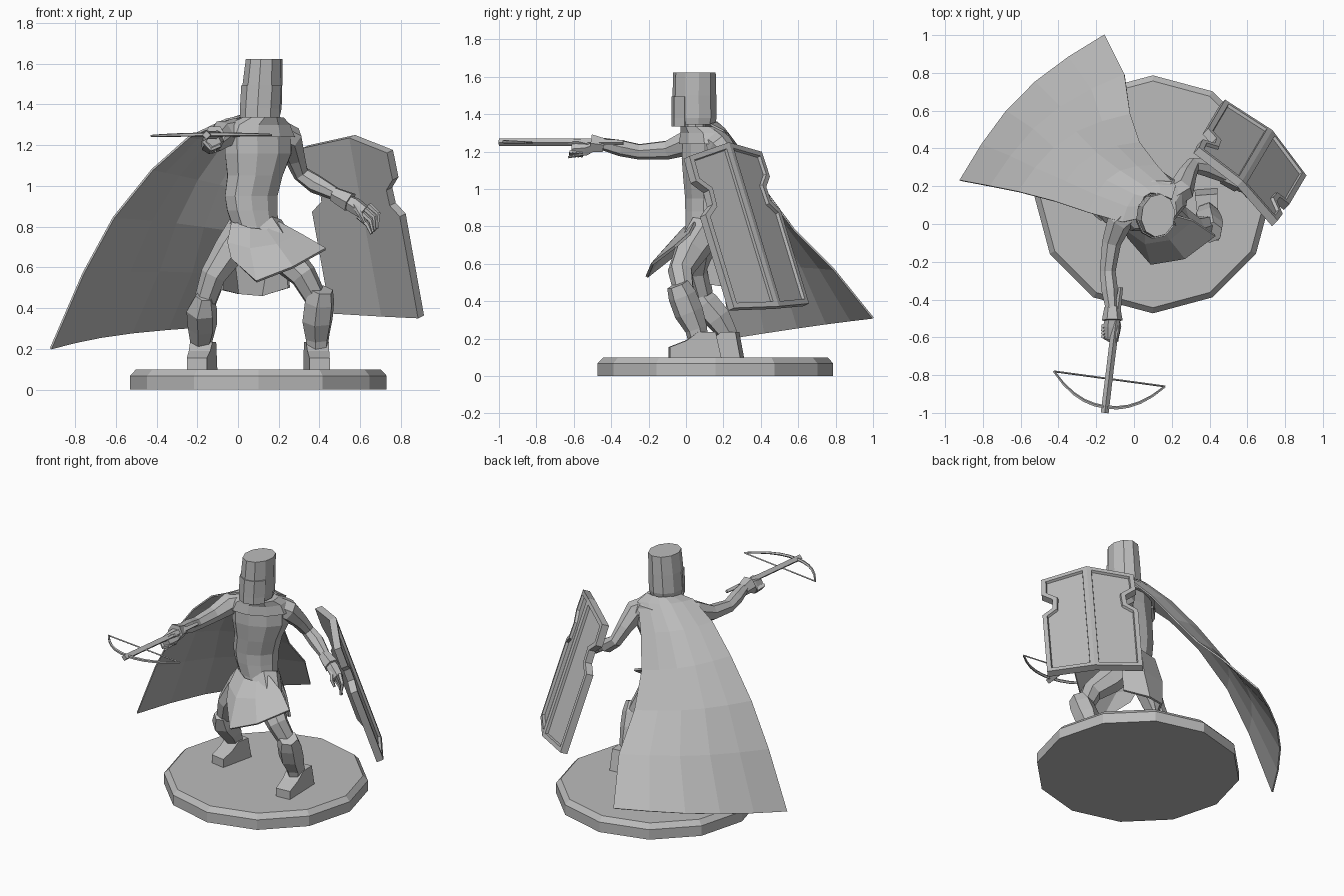
import bpy, bmesh, math
from mathutils import Vector, Matrix

if "Cube" in bpy.data.objects:
    bpy.data.objects.remove(bpy.data.objects["Cube"])

# One plain material for the whole figure
stone = bpy.data.materials.new("plain_grey")
stone.use_nodes = True
grey = (0.5, 0.5, 0.5, 1)
stone.diffuse_color = grey
stone.node_tree.nodes["Principled BSDF"].inputs["Base Color"].default_value = grey


def finish(name, bm, thickness=0):
    """Turn a bmesh into a flat shaded object, optionally with thickness."""
    bmesh.ops.recalc_face_normals(bm, faces=bm.faces)
    mesh = bpy.data.meshes.new(name)
    bm.to_mesh(mesh)
    bm.free()
    obj = bpy.data.objects.new(name, mesh)
    bpy.context.collection.objects.link(obj)
    mesh.materials.append(stone)
    if thickness:
        solid = obj.modifiers.new("thickness", "SOLIDIFY")
        solid.thickness = thickness
        solid.offset = 0
    return obj


def skin(name, rows, closed=True, thickness=0):
    """Join rows of points; closed rows become a capped body, open rows a sheet."""
    bm = bmesh.new()
    rings = [[bm.verts.new(p) for p in row] for row in rows]
    count = len(rings[0])
    for low, high in zip(rings, rings[1:]):
        for i in range(count if closed else count - 1):
            j = (i + 1) % count
            bm.faces.new((low[i], low[j], high[j], high[i]))
    if closed:
        bm.faces.new(rings[0])
        bm.faces.new(rings[-1])
    return finish(name, bm, thickness)


def oval(center, rx, ry, sides, turn=0, start=0, sweep=360):
    """Horizontal oval, or an arc of one, turned about its centre."""
    spin = Matrix.Rotation(math.radians(turn), 3, "Z")
    angles = [math.radians(start + sweep * i / sides) for i in range(sides + (sweep < 360))]
    return [Vector(center) + spin @ Vector((rx * math.cos(a), ry * math.sin(a), 0)) for a in angles]


def loft(name, rings, sides, turn=0, start=0):
    return skin(name, [oval(c, rx, ry, sides, turn, start) for c, rx, ry in rings])


def tube(name, stops, sides=6):
    """Tapered limb through stops of (point, radius)."""
    points = [Vector(p) for p, r in stops]
    frame, rows, axis = None, [], None
    for i, (p, r) in enumerate(stops):
        ahead = (points[min(i + 1, len(points) - 1)] - points[max(i - 1, 0)]).normalized()
        if frame is None:
            frame = ahead.to_track_quat("Z", "Y")
        else:
            frame = axis.rotation_difference(ahead) @ frame
        axis = ahead
        rows.append([points[i] + frame @ v for v in oval((0, 0, 0), r, r, sides)])
    return skin(name, rows)


# Twelve sided stand with a bevelled top edge
loft("base", [((.1, .157, z), r, r) for z, r in ((0, .63), (.068, .63), (.1, .6))], 12)

# Torso, twisted so the right shoulder leads
twist = 25
loft("torso", [((.08, .1, .7), .13, .11), ((.085, .1, .8), .12, .1), ((.07, .1, .88), .135, .1),
               ((.065, .1, .95), .142, .1), ((.083, .1, 1.05), .148, .11), ((.1, .1, 1.16), .18, .115),
               ((.1, .1, 1.25), .18, .11), ((.11, .07, 1.32), .1, .08)], 10, twist)
loft("neck", [((.12, .05, 1.28), .06, .06), ((.12, .05, 1.38), .055, .055)], 8)
loft("cowl", [((.1, .1, 1.24), .2, .13), ((.1, .1, 1.3), .17, .125),
              ((.12, .07, 1.335), .11, .1)], 10, twist)

# Tunic skirt: flared front panel and hanging back panel
skin("skirt_front", [
    [(-.03, .04, .82), (.06, -.01, .79), (.14, .0, .78), (.2, .05, .82)],
    [(-.05, -.02, .72), (.06, -.1, .69), (.19, -.08, .71), (.31, .02, .76)],
    [(-.03, -.07, .64), (.09, -.21, .53), (.27, -.18, .6), (.43, -.06, .69)]], False, .015)
skin("skirt_back", [
    [(-.03, .06, .82), (.0, .19, .82), (.13, .22, .82), (.2, .12, .82)],
    [(-.07, .1, .65), (-.02, .24, .64), (.15, .27, .64), (.24, .17, .65)],
    [(-.08, .13, .49), (.0, .26, .47), (.12, .29, .46), (.25, .2, .5)]], False, .015)

# Tall flat topped helmet with a face plate below the eye slit
head_turn = -8
loft("helmet", [((.113, .045, 1.345), .094, .112), ((.113, .045, 1.38), .102, .12),
                ((.12, .045, 1.5), .098, .118), ((.128, .045, 1.623), .09, .115)],
     10, head_turn, 90)
skin("face_plate", [oval((x, .043, z), .1, .117, 4, head_turn, 198, 144)
                    for x, z in ((.113, 1.335), (.113, 1.38), (.12, 1.495))], False, .01)

# Cape swept back and out between two curved edges
right_edge = [(.03, .03, 1.345), (-.06, .01, 1.325), (-.24, .06, 1.24), (-.42, .12, 1.08),
              (-.61, .17, .845), (-.76, .2, .57), (-.92, .23, .2)]
left_edge = [(.2, .13, 1.345), (.22, .2, 1.31), (.12, .31, 1.17), (.03, .43, .98),
             (-.02, .58, .78), (-.05, .79, .57), (-.155, 1, .31)]
columns = 5
cape = []
for near, far in zip(right_edge, left_edge):
    near, far = Vector(near), Vector(far)
    across = far - near
    out = Vector((-across.y, across.x, .15 * across.length)).normalized() * .09
    cape.append([near.lerp(far, i / columns) + out * math.sin(math.pi * i / columns)
                 for i in range(columns + 1)])
skin("cape", cape, False, .01)

# Arms
tube("right_arm", [((-.0, .08, 1.26), .075), ((-.08, .01, 1.25), .07), ((-.12, -.1, 1.21), .052),
                   ((-.14, -.25, 1.2), .043), ((-.13, -.35, 1.22), .045), ((-.115, -.48, 1.25), .03)], 7)
tube("left_arm", [((.18, .14, 1.26), .075), ((.25, .18, 1.23), .072), ((.28, .26, 1.14), .052),
                  ((.31, .31, 1.06), .042), ((.38, .3, 1.01), .048), ((.5, .24, .95), .03)], 7)
tube("right_cuff", [((-.115, -.44, 1.235), .042), ((-.115, -.51, 1.245), .055)])
tube("left_cuff", [((.47, .25, .96), .038), ((.55, .22, .92), .052)])

# Open left hand and gripping right hand
tube("left_palm", [((.51, .24, .94), .03), ((.57, .21, .905), .042), ((.62, .19, .87), .036)])
tube("right_palm", [((-.115, -.48, 1.24), .034), ((-.115, -.54, 1.22), .048), ((-.12, -.61, 1.215), .038)])
for i in range(4):
    s = i * .018
    tube("left_finger", [((.59 + s, .2 - s / 2, .85 + s), .014), ((.635 + s, .19 - s, .81 + s), .012),
                         ((.655 + s / 2, .18 - s, .765 + s / 2), .008)], 5)
    tube("right_finger", [((-.165, -.54 - s, 1.22), .013), ((-.13, -.56 - s, 1.18), .013),
                          ((-.085, -.56 - s, 1.2), .011)], 5)
tube("left_thumb", [((.57, .19, .91), .016), ((.6, .15, .86), .013), ((.62, .15, .82), .008)], 5)
tube("right_thumb", [((-.09, -.52, 1.24), .015), ((-.09, -.58, 1.255), .013), ((-.1, -.63, 1.25), .009)], 5)

# Crossbow: stock, bent bow and string
tube("crossbow_stock", [((-.07, -.335, 1.25), .012), ((-.1, -.55, 1.25), .021),
                        ((-.125, -.75, 1.25), .02), ((-.155, -1, 1.25), .021)], 4)
tube("crossbow_trigger", [((-.1, -.5, 1.25), .008), ((-.11, -.57, 1.18), .007), ((-.11, -.63, 1.17), .006)], 4)
tip_a, tip_b = Vector((-.425, -.78, 1.245)), Vector((.165, -.86, 1.25))
bow = []
for i in range(11):
    t = i / 10
    bend = 1 - abs(2 * t - 1) ** 2.2
    bow.append((tip_a.lerp(tip_b, t) + Vector((-.02, -.15, .005)) * bend, .006 + .004 * bend))
tube("crossbow_bow", bow, 5)
tube("crossbow_string", [(tip_a, .005), (tip_b, .005)], 4)

# Legs: thigh, shin and flared greave
tube("left_thigh", [((.13, .1, .78), .1), ((.22, .02, .66), .088), ((.32, -.03, .56), .068),
                    ((.38, -.01, .45), .056)], 7)
tube("left_greave", [((.41, -.045, .49), .06), ((.4, -.02, .43), .077), ((.39, .015, .34), .079),
                     ((.39, .055, .25), .06), ((.39, .07, .17), .052)])
tube("right_thigh", [((.04, .1, .78), .1), ((-.04, .07, .68), .083), ((-.12, .06, .56), .065),
                     ((-.16, .09, .44), .055)], 7)
tube("right_greave", [((-.165, .055, .46), .045), ((-.178, .1, .39), .077), ((-.175, .17, .31), .073),
                      ((-.18, .22, .23), .055), ((-.18, .23, .17), .05)])


def boot(name, x, y, turn, length):
    """Side profile swept across the width, narrower at the toe."""
    outline = [(-.15, .1), (-.15, .155), (-.06, .19), (.0, .235), (.095, .235), (.125, .1)]
    spin = Matrix.Rotation(math.radians(turn), 3, "Z")
    skin(name, [[Vector((x, y, z)) + spin @ Vector((side * (.05 + .04 * (d + .15)), d * length, 0))
                 for d, z in outline] for side in (-1, 1)])


boot("left_boot", .39, .06, 4, 1)
boot("right_boot", -.18, .195, -10, .85)

# Folded shield with notched sides, recessed panels, rim and centre rib
half = [(0, 0), (.285, .05), (.29, .19), (.225, .25), (.23, .33), (.295, .38), (.295, .91), (0, .93)]
place = Matrix(((.73, .17, .65, .575), (-.68, .287, .68, .23), (-.04, -.943, .32, 1.25), (0, 0, 0, 1)))
bm = bmesh.new()
for side in (-1, 1):
    bm.faces.new([bm.verts.new((side * u, v, -u / 6)) for u, v in half][::side])
bmesh.ops.remove_doubles(bm, verts=bm.verts, dist=.001)
fronts = list(bm.faces)
backs = bmesh.ops.duplicate(bm, geom=bm.verts[:] + bm.edges[:] + fronts)
bmesh.ops.translate(bm, vec=(0, 0, -.045), verts=[g for g in backs["geom"] if isinstance(g, bmesh.types.BMVert)])
bmesh.ops.bridge_loops(bm, edges=[e for e in bm.edges if e.is_boundary])
bmesh.ops.recalc_face_normals(bm, faces=bm.faces)
bmesh.ops.inset_individual(bm, faces=fronts, thickness=.028, use_even_offset=True)
bmesh.ops.inset_individual(bm, faces=fronts, thickness=.004, depth=-.017, use_even_offset=True)
bmesh.ops.transform(bm, matrix=place, verts=bm.verts)
finish("shield", bm)
